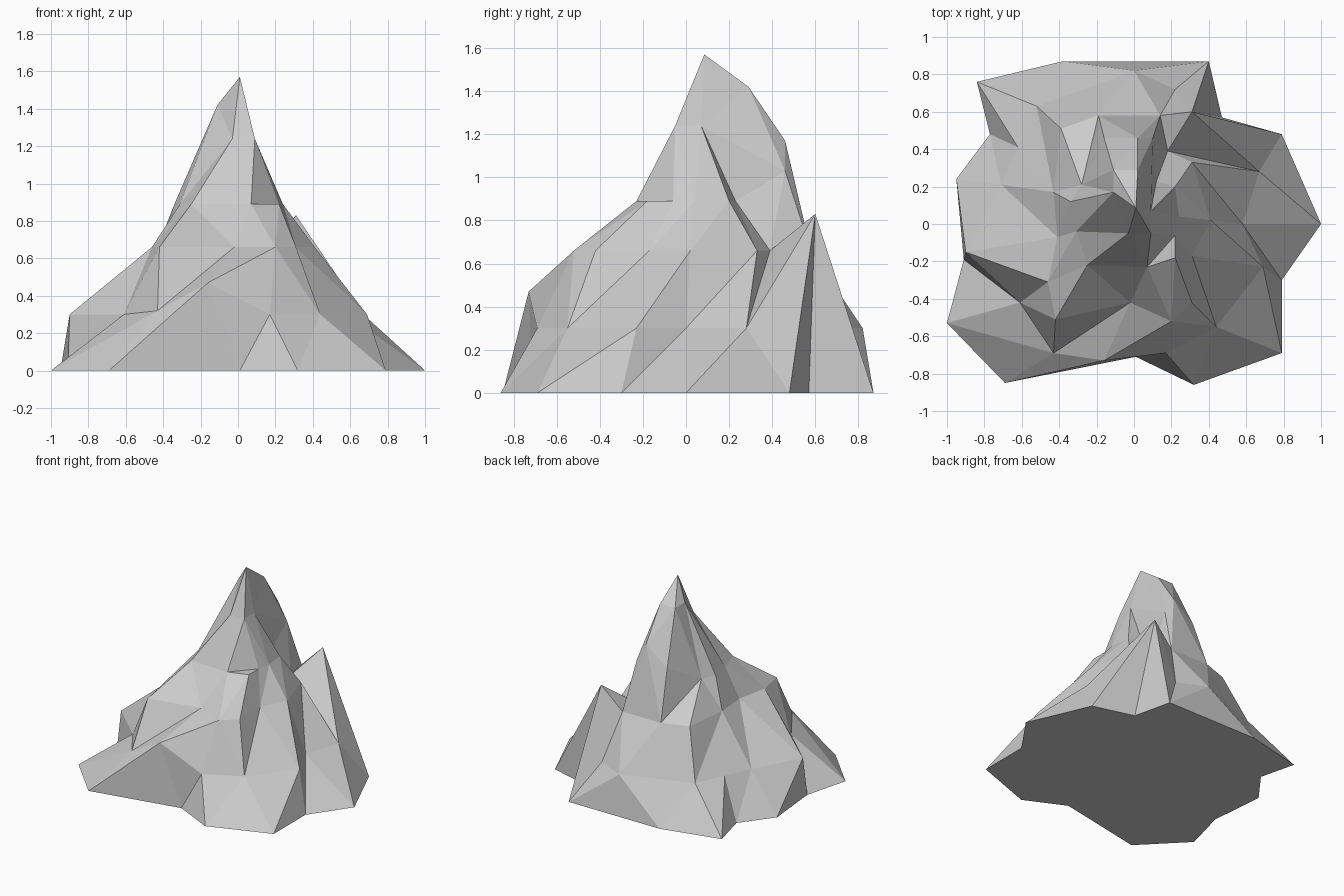
import bpy, bmesh

if "Cube" in bpy.data.objects:
    bpy.data.objects.remove(bpy.data.objects["Cube"])

# Contour rings of the mountain, counter-clockwise: default height, then (x, y[, own height])
FOOT = (0.0, [(1, 0), (.79, .48), (.47, .57), (.40, .87), (-.38, .87), (-.84, .76),
              (-.77, .48), (-.95, .24), (-.91, -.19), (-1, -.53), (-.69, -.85),
              (.01, -.71), (.32, -.86), (.79, -.69), (.79, -.30)])
LOWER = (.30, [(.58, 0), (.67, .28), (.31, .60, .83), (.22, .72), (0, .82), (-.24, .73),
               (-.52, .63), (-.62, .41), (-.71, .21), (-.90, -.15), (-.61, -.42),
               (-.43, -.69, .32), (-.16, -.73, .47), (.17, -.69), (.44, -.55), (.69, -.23)])
MIDDLE = (.66, [(.41, .02), (.31, .33), (.18, .39), (.14, .58), (-.19, .58), (-.39, .51),
                (-.43, .17), (-.41, -.07), (-.46, -.31), (-.42, -.51), (-.02, -.42),
                (.20, -.52), (.31, -.42), (.31, -.17)])
UPPER = (.89, [(.24, .04), (.22, .20), (.12, .23), (.10, .46, 1.03), (.02, .46, 1.17),
               (-.16, .46, 1.03), (-.28, .21), (-.34, .12), (-.31, -.04), (-.25, -.22),
               (.07, -.23), (.22, -.18), (.22, -.06)])
SUMMIT = (1.24, [(.09, .07), (.02, .29, 1.42), (-.11, .29, 1.42), (-.11, .17, 1.42),
                 (-.03, -.05), (.09, -.05)])
APEX = (.01, .085, 1.57)

bm = bmesh.new()


def ring(level):
    z, pts = level
    return [bm.verts.new((p[0], p[1], p[2] if len(p) > 2 else z)) for p in pts]


def stitch(low, high, steps):
    """Triangulate between rings: a = step along low, b = step along high, s = low ledge."""
    i = j = 0
    L = lambda k: low[k % len(low)]
    H = lambda k: high[k % len(high)]
    for step in steps:
        if step == "a":
            bm.faces.new((L(i), L(i + 1), H(j)))
            i += 1
        elif step == "b":
            bm.faces.new((L(i), H(j + 1), H(j)))
            j += 1
        else:
            bm.faces.new((L(i), L(i + 2), H(j)))
            bm.faces.new((L(i), L(i + 1), L(i + 2)))
            i += 2


foot, lower, middle, upper, summit = map(ring, (FOOT, LOWER, MIDDLE, UPPER, SUMMIT))

# Rocky slopes, from the foot upwards
stitch(foot, lower, "babaabbabba" + "ba" * 10)
stitch(lower, middle, "bababaabaabbaabababababaabbaba")
stitch(middle, upper, "babababab" + "baabababaabababa" + "ba")
stitch(upper, summit, "aaababaabaabaabsab")

# Pointed peak and flat underside
apex = bm.verts.new(APEX)
for k in range(len(summit)):
    bm.faces.new((summit[k], summit[(k + 1) % len(summit)], apex))
bm.faces.new(foot[::-1])

mesh = bpy.data.meshes.new("mountain")
bm.to_mesh(mesh)
bm.free()
mountain = bpy.data.objects.new("mountain", mesh)
bpy.context.collection.objects.link(mountain)
